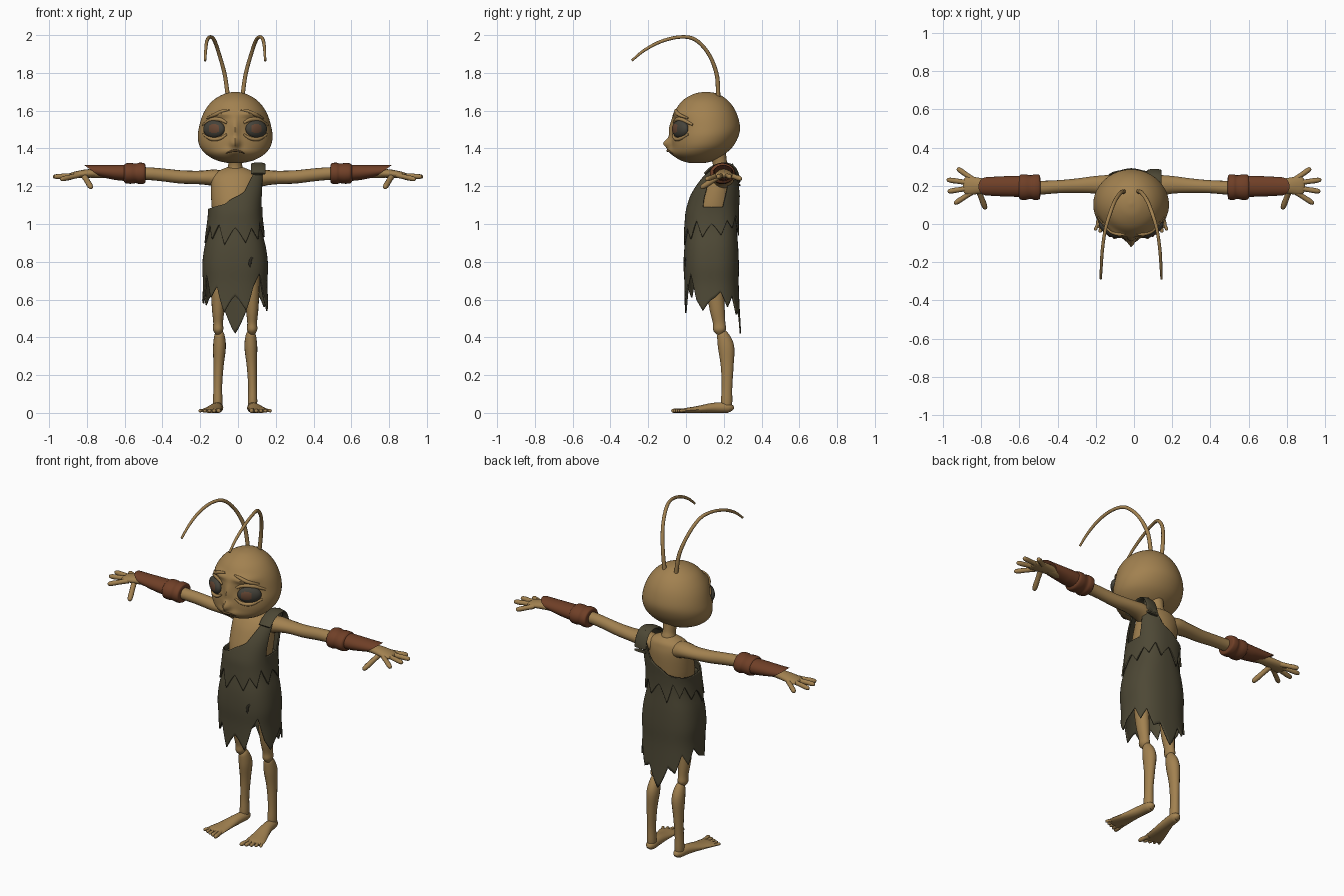
import bpy, bmesh, math
from mathutils import Vector, Matrix

if "Cube" in bpy.data.objects:
    bpy.data.objects.remove(bpy.data.objects["Cube"], do_unlink=True)

CX = -0.015  # the body sits slightly off the centre line
parts = []


def material(name, rgb):
    m = bpy.data.materials.new(name)
    m.use_nodes = True
    m.diffuse_color = (*rgb, 1)
    m.node_tree.nodes["Principled BSDF"].inputs["Base Color"].default_value = (*rgb, 1)
    return m


SKIN = material("tan_skin", (0.36, 0.22, 0.08))
CLOTH = material("olive_cloth", (0.075, 0.065, 0.036))
DARK = material("dark_tear", (0.025, 0.022, 0.014))
LEATHER = material("brown_leather", (0.16, 0.05, 0.02))
EYE = material("grey_eye", (0.06, 0.056, 0.043))
IRIS = material("iris_brown", (0.14, 0.065, 0.035))
LIP = material("lip_brown", (0.13, 0.075, 0.028))


def finish(name, bm, mats, dx=CX):
    bmesh.ops.recalc_face_normals(bm, faces=bm.faces)
    me = bpy.data.meshes.new(name)
    bm.to_mesh(me)
    bm.free()
    for m in mats:
        me.materials.append(m)
    ob = bpy.data.objects.new(name, me)
    ob.location.x = dx
    bpy.context.collection.objects.link(ob)
    parts.append(ob)
    return ob


def smooth(rows, n):
    """Resample rows of numbers with a Catmull-Rom spline."""
    out, last = [], len(rows) - 1
    for i in range(n):
        t = i / (n - 1) * last
        k = min(int(t), last - 1)
        u = t - k
        ctrl = [rows[max(0, min(last, k + j))] for j in (-1, 0, 1, 2)]
        out.append([0.5 * (2*b + (c-a)*u + (2*a - 5*b + 4*c - d)*u*u + (3*b - a - 3*c + d)*u**3)
                    for a, b, c, d in zip(*ctrl)])
    return out


def loft(name, rings, mat, dx=CX, cap=True):
    bm = bmesh.new()
    vs = [[bm.verts.new(p) for p in ring] for ring in rings]
    n = len(vs[0])
    for a, b in zip(vs, vs[1:]):
        for i in range(n):
            j = (i + 1) % n
            bm.faces.new((a[i], a[j], b[j], b[i]))
    if cap:
        bm.faces.new(vs[0])
        bm.faces.new(vs[-1])
    return finish(name, bm, [mat], dx)


def tube(name, rows, mat, dx=CX, ref=None, n=20, seg=16):
    """Tube along x, y, z with a width and optionally a height radius."""
    rows = smooth([r if len(r) == 5 else (*r, r[3]) for r in rows], n)
    pts = [Vector(r[:3]) for r in rows]
    if ref is None:
        way = (pts[-1] - pts[0]).normalized()
        ref = (0, 1, 0) if abs(way.z) > 0.7 else (0, 0, 1)
    rings = []
    for i, r in enumerate(rows):
        t = (pts[min(i + 1, n - 1)] - pts[max(i - 1, 0)]).normalized()
        side = t.cross(Vector(ref)).normalized()
        up = side.cross(t)
        angles = [math.tau * k / seg for k in range(seg)]
        rings.append([pts[i] + side * r[3] * math.cos(a) + up * r[4] * math.sin(a) for a in angles])
    return loft(name, rings, mat, dx)


def digit(name, base, tip, r, dx):
    """Finger or toe with a rounded end."""
    b, t = Vector(base), Vector(tip)
    rows = [(*b.lerp(t, f), r * k) for f, k in ((0, 1), (.4, .9), (.75, .95), (.95, .7), (1, .2))]
    tube(name, rows, SKIN, dx, n=12, seg=10)


def at(table, z):
    """Cross-section (half width, front y, back y) at a height."""
    z = max(table[-1][0], min(table[0][0], z))
    for a, b in zip(table, table[1:]):
        if z >= b[0]:
            f = (a[0] - z) / max(a[0] - b[0], 1e-6)
            return [p + (q - p) * f for p, q in zip(a[1:], b[1:])]
    return table[-1][1:]


def point(table, z, a, power=1.0):
    rx, yf, yb = at(table, z)
    c, s = (math.copysign(abs(v) ** power, v) for v in (math.cos(a), math.sin(a)))
    return Vector((rx * c, (yf + yb) / 2 + (yb - yf) / 2 * s, z))


# Head: stacked ellipses with soft bumps for nose, brows, muzzle and eye sockets
HEAD = smooth([(1.70, .006, .1, .112), (1.69, .055, .045, .165), (1.66, .11, -.01, .215),
               (1.62, .148, -.045, .25), (1.57, .175, -.065, .274), (1.51, .192, -.072, .286),
               (1.46, .198, -.075, .276), (1.41, .187, -.075, .248), (1.37, .155, -.07, .205),
               (1.34, .105, -.035, .155), (1.325, .05, .01, .11), (1.322, .006, .05, .06)], 60)
BUMPS = [(0, 1.425, .022, .026, -.042), (0, 1.5, .02, .06, -.018), (0, 1.385, .05, .02, -.016)]
for s in (1, -1):
    BUMPS += [(.08 * s, 1.585, .055, .018, -.02), (.105 * s, 1.51, .045, .035, .022)]


def bump(x, z):
    return sum(d * math.exp(-((x - bx) / sx) ** 2 - ((z - bz) / sz) ** 2) for bx, bz, sx, sz, d in BUMPS)


def face_y(x, z):
    rx, yf, yb = at(HEAD, z)
    return (yf + yb) / 2 - (yb - yf) / 2 * math.sqrt(max(0, 1 - (x / rx) ** 2)) + bump(x, z)


rings = []
for z, *_ in HEAD:
    ring = [point(HEAD, z, math.tau * i / 96) for i in range(96)]
    for i, p in enumerate(ring):
        p.y += bump(p.x, z) * max(0, min(1, -2 * math.sin(math.tau * i / 96)))
    rings.append(ring)
loft("head", rings, SKIN)
tube("mouth", [(x, face_y(x, z) - .001, z, r) for x, z, r in
               ((-.05, 1.372, .002), (-.025, 1.384, .005), (0, 1.388, .006),
                (.025, 1.384, .005), (.05, 1.372, .002))], LIP, ref=(0, 0, 1))

for s, side in ((1, "left"), (-1, "right")):
    # Eye with an iris patch looking forward
    bm = bmesh.new()
    bmesh.ops.create_uvsphere(bm, u_segments=32, v_segments=20, radius=1)
    look = Vector((-.3 * s, -1, .05)).normalized()
    for f in bm.faces:
        f.material_index = int(f.calc_center_median().normalized().dot(look) > .85)
    bm.transform(Matrix.Translation((.112 * s, -.03, 1.502)) @ Matrix.Rotation(.6 * s, 4, "Z")
                 @ Matrix.Diagonal((.066, .03, .047, 1)))
    finish(side + "_eye", bm, [EYE, IRIS])
    # Drooping lids, bag and worried brow
    for label, rows in (("upper_lid", ((.045, 1.535, .006), (.08, 1.553, .011), (.125, 1.55, .012), (.172, 1.525, .006))),
                        ("eye_bag", ((.045, 1.475, .005), (.08, 1.453, .009), (.125, 1.45, .01), (.17, 1.475, .005))),
                        ("brow", ((.03, 1.605, .004), (.065, 1.598, .009), (.11, 1.578, .01), (.15, 1.56, .004)))):
        tube(side + "_" + label, [(x * s, face_y(x, z), z, r) for x, z, r in rows], SKIN, ref=(0, 0, 1), seg=10)
    # Antenna
    tube(side + "_antenna", [(x * s, y, z, r) for x, y, z, r in (
        (.038, .17, 1.67, .012), (.055, .163, 1.79, .011), (.085, .12, 1.9, .01), (.112, .05, 1.975, .01),
        (.135, -.03, 1.99, .009), (.15, -.13, 1.967, .009), (.156, -.22, 1.92, .008), (.159, -.287, 1.865, .006))],
         SKIN, ref=(1, 0, 0), n=40, seg=10)

    # Arm, leather cuff and hand
    tube(side + "_arm", [(x * s, y, z, w, h) for x, y, z, w, h in (
        (.05, .19, 1.22, .05, .05), (.12, .2, 1.243, .056, .045), (.2, .205, 1.246, .046, .036),
        (.3, .2, 1.249, .038, .035), (.4, .195, 1.26, .034, .034), (.5, .19, 1.268, .036, .033),
        (.65, .195, 1.272, .035, .03), (.78, .2, 1.268, .03, .024))], SKIN, 0, n=36)
    tube(side + "_cuff_band", [(x * s, .193, 1.268, w, h) for x, w, h in (
        (.49, .046, .042), (.495, .064, .053), (.52, .067, .057), (.54, .062, .052), (.57, .067, .055),
        (.595, .064, .052), (.605, .045, .04))], LEATHER, 0, n=30, seg=24)
    guard = tube(side + "_gauntlet", [(x * s, .197, z, w, h) for x, z, w, h in (
        (.58, 1.27, .055, .044), (.65, 1.273, .054, .04), (.72, 1.276, .051, .036), (.77, 1.28, .048, .032))],
        LEATHER, 0, seg=24)
    for v in guard.data.vertices:  # slanted opening over the hand
        v.co.x += s * 1.5 * (v.co.z - 1.28) * max(0, abs(v.co.x) - .65) / .12
    tube(side + "_palm", [(x * s, .2, z, w, h) for x, z, w, h in (
        (.74, 1.27, .03, .024), (.81, 1.266, .042, .022), (.86, 1.26, .048, .018),
        (.885, 1.257, .042, .013), (.895, 1.256, .02, .005))], SKIN, 0)
    for i, (a, b, c, d, e) in enumerate(((.845, .235, .925, .292, 1.238), (.86, .215, .98, .232, 1.25),
                                         (.86, .188, .975, .17, 1.25), (.845, .168, .94, .106, 1.236))):
        digit(f"{side}_finger_{i + 1}", (a * s, b, 1.258), (c * s, d, e), .0145, 0)
    digit(side + "_thumb", (.815 * s, .18, 1.255), (.776 * s, .078, 1.19), .016, 0)

    # Leg in two pieces, then foot and toes
    tube(side + "_thigh", [(.09 * s, y, z, w, h) for y, z, w, h in (
        (.15, .78, .04, .045), (.155, .65, .038, .045), (.165, .55, .033, .04), (.175, .48, .026, .033),
        (.178, .44, .027, .034), (.18, .415, .012, .015))], SKIN, n=24)
    tube(side + "_shin", [(x * s, y, z, w, h) for x, y, z, w, h in (
        (.085, .185, .435, .012, .015), (.083, .193, .415, .026, .03), (.083, .212, .35, .034, .043),
        (.088, .218, .25, .027, .034), (.092, .217, .14, .023, .028), (.092, .215, .06, .025, .03),
        (.092, .215, .02, .022, .026))], SKIN, n=28)
    tube(side + "_foot", [(x * s, y, z, w, z) for x, y, z, w in (
        (.09, .245, .014, .012), (.091, .225, .026, .028), (.1, .15, .027, .033), (.118, .06, .018, .046),
        (.13, .0, .013, .055), (.134, -.025, .009, .048))], SKIN)
    for i in range(5):
        digit(f"{side}_toe_{i + 1}", ((.094 + .02 * i) * s, .0, .012),
              ((.085 + .026 * i) * s, -.078 + .011 * i, .011), .013 - .001 * i, CX)

# Neck and bare torso
tube("neck", [(0, .18, 1.24, .06, .055), (0, .185, 1.285, .045, .045), (0, .18, 1.32, .036, .038),
              (0, .17, 1.37, .04, .042)], SKIN)
TORSO = smooth([(1.305, .03, .16, .215), (1.28, .09, .125, .25), (1.25, .122, .098, .262), (1.2, .128, .07, .267),
                (1.1, .125, .035, .26), (1.0, .113, .03, .25), (.85, .125, .03, .25), (.72, .11, .05, .24)], 30)
loft("torso", [[point(TORSO, r[0], math.tau * i / 48) for i in range(48)] for r in TORSO], SKIN)

# Ragged dress: each layer is a grid between a top edge and a jagged hem
DRAPE = smooth([(1.318, .152, .165, .255), (1.27, .152, .1, .278), (1.18, .147, .04, .282),
                (1.08, .14, .005, .277), (1.0, .146, -.004, .277), (.88, .166, -.012, .287)], 30)
SKIRT = smooth([(1.06, .125, .02, .26), (.98, .132, .012, .264), (.88, .158, -.004, .272), (.78, .17, -.009, .276),
                (.68, .166, -.004, .275), (.56, .172, -.004, .28), (.42, .17, -.01, .288)], 30)
DRAPE_HEM = (1, .94, 1.02, .98, 1.05, .97, 1.04, .94, 1.05, .97, 1.03, .95,
             .99, .9, 1, .92, 1, .89, .98, .9, .98, .92, 1.02, .93)
SKIRT_HEM = (.6, .64, .56, .62, .52, .54, .42, .55, .52, .63, .57, .66,
             .6, .58, .74, .61, .67, .53, .62, .54, .67, .74, .6, .54)
NECKLINE = ((1, 1.318), (.7, 1.318), (.58, 1.27), (.25, 1.17), (-.3, 1.105), (-1, 1.08))


def hem(values, a):
    t = a / math.tau * len(values)
    k = int(t) % len(values)
    return values[k] + (values[(k + 1) % len(values)] - values[k]) * (t - int(t))


def drape_top(a):
    c = math.cos(a)
    arm = max(0, min(1, (c - .9) / .05))  # armhole on the left
    return at(NECKLINE, c)[0] * (1 - arm) + 1.09 * arm


def layer(name, table, top, hems, rows=24, cols=144):
    angles = [math.tau * i / cols for i in range(cols)]
    rings = [[point(table, top(a) + (hem(hems, a) - top(a)) * r / rows, a, .8) for a in angles]
             for r in range(rows + 1)]
    ob = loft(name, rings, CLOTH, cap=False)
    mod = ob.modifiers.new("thickness", "SOLIDIFY")
    mod.thickness = .008
    mod.offset = 0


layer("dress_drape", DRAPE, drape_top, DRAPE_HEM)
layer("dress_skirt", SKIRT, lambda a: 1.06, SKIRT_HEM)
tube("shoulder_strap", [(.122, y, z, .038, .008) for y, z in (
    (.1, 1.265), (.14, 1.3), (.2, 1.318), (.25, 1.303), (.277, 1.25), (.28, 1.2))], CLOTH)
tube("skirt_tear", [(*point(SKIRT, z, math.radians(a), .8), r) for z, a, r in (
    (.815, -58, .003), (.822, -63, .006), (.805, -67, .008), (.785, -68, .008), (.765, -66, .003))], DARK, ref=(0, 1, 0))

# Smooth shading that keeps the cloth edges crisp
bpy.ops.object.select_all(action="DESELECT")
for ob in parts:
    ob.select_set(True)
bpy.context.view_layer.objects.active = parts[0]
bpy.ops.object.shade_smooth_by_angle(angle=math.radians(50))
